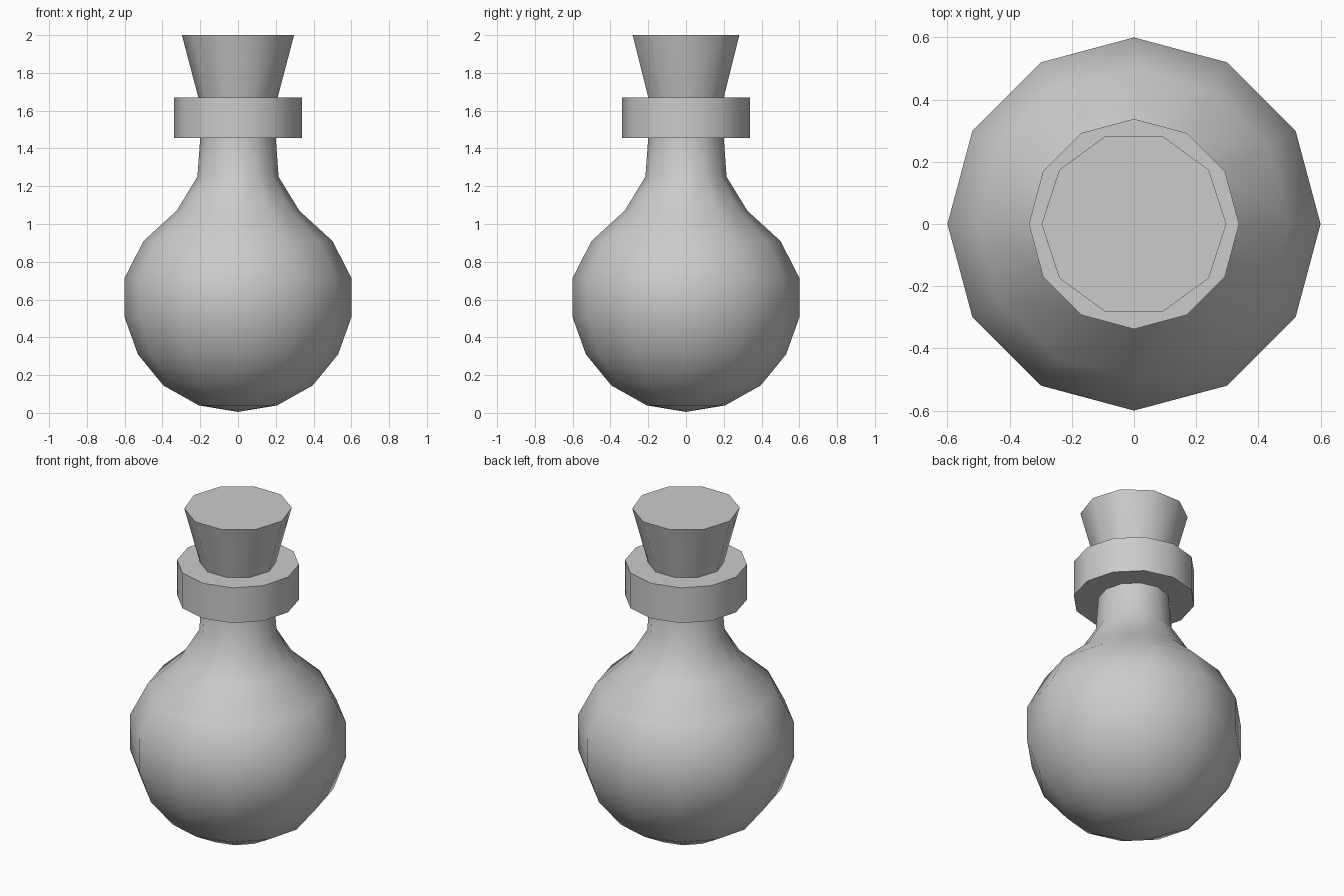
import bpy, math

if "Cube" in bpy.data.objects:
    bpy.data.objects.remove(bpy.data.objects["Cube"])


def lathe(name, profile, sides):
    """Revolve (radius, z) points round z; zero radius makes a pole."""
    verts, faces, rings = [], [], []
    for r, z in profile:
        start = len(verts)
        if r == 0:
            verts.append((0, 0, z))
            rings.append([start] * sides)
        else:
            for i in range(sides):
                a = 2 * math.pi * i / sides
                verts.append((r * math.cos(a), r * math.sin(a), z))
            rings.append(list(range(start, start + sides)))
    for low, high in zip(rings, rings[1:]):
        for i in range(sides):
            j = (i + 1) % sides
            quad = [low[i], low[j], high[j], high[i]]
            faces.append(list(dict.fromkeys(quad)))
    # Flat caps on open ends
    if profile[0][0] > 0:
        faces.append(rings[0][::-1])
    if profile[-1][0] > 0:
        faces.append(rings[-1])
    mesh = bpy.data.meshes.new(name)
    mesh.from_pydata(verts, [], faces)
    mesh.update()
    obj = bpy.data.objects.new(name, mesh)
    bpy.context.collection.objects.link(obj)
    bpy.ops.object.select_all(action='DESELECT')
    obj.select_set(True)
    bpy.context.view_layer.objects.active = obj
    bpy.ops.object.shade_smooth_by_angle(angle=math.radians(40))
    return obj


# Round flask with neck and square-edged lip
lathe("flask", [(0, 0.005), (0.208, 0.04), (0.395, 0.145), (0.53, 0.31),
                (0.6, 0.505), (0.6, 0.715), (0.5, 0.91), (0.325, 1.07),
                (0.215, 1.25), (0.2, 1.455), (0.338, 1.455),
                (0.338, 1.67), (0.2, 1.67)], 12)

# Tapered ten-sided stopper
lathe("stopper", [(0.21, 1.67), (0.297, 2.0)], 10)
